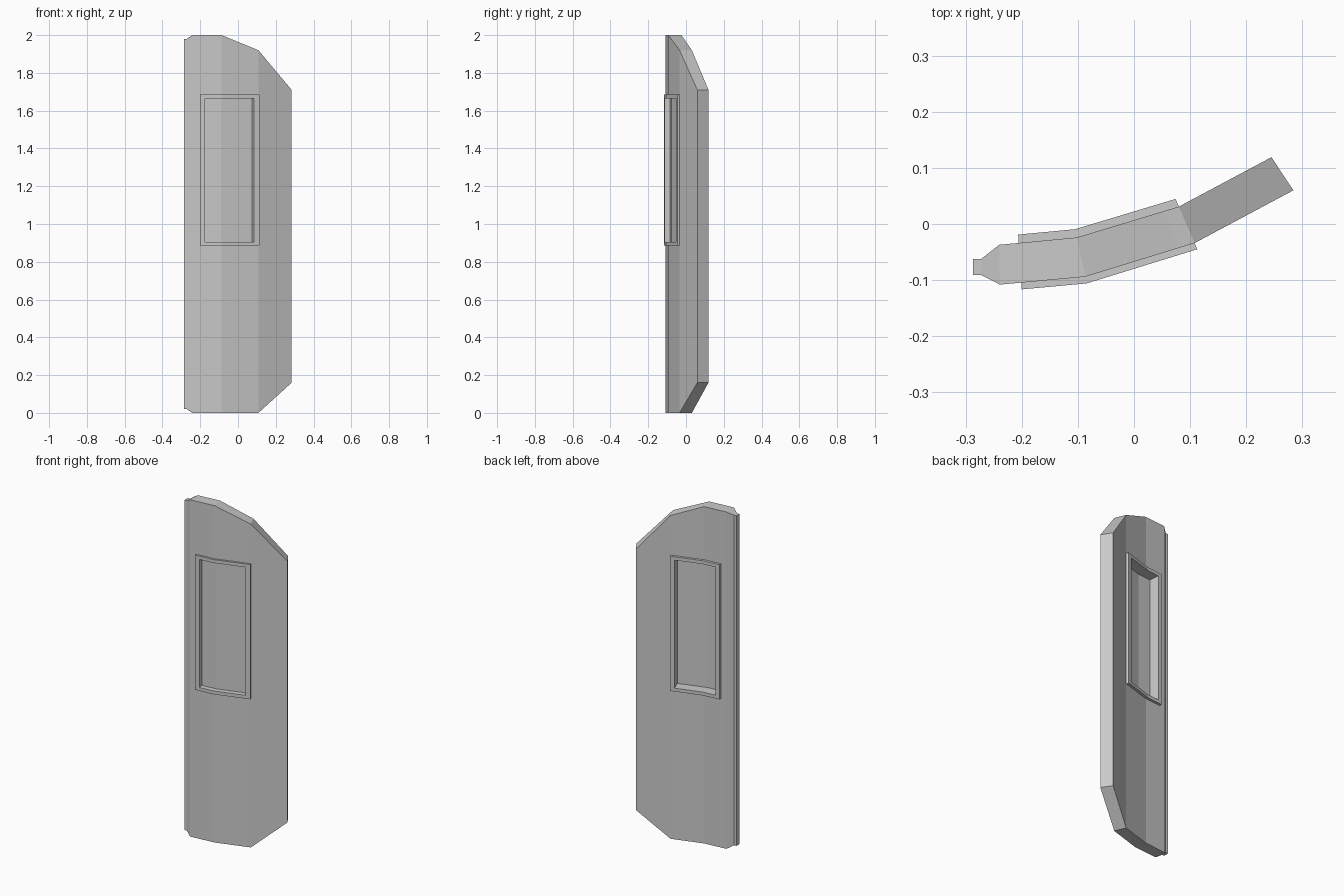
import bpy
import bmesh
from mathutils import Vector

cube = bpy.data.objects.get("Cube")
if cube:
    bpy.data.objects.remove(cube, do_unlink=True)

grey = bpy.data.materials.new("plain grey")
grey.use_nodes = True
colour = (0.6, 0.6, 0.6, 1)
grey.diffuse_color = colour
grey.node_tree.nodes["Principled BSDF"].inputs["Base Color"].default_value = colour

# Panel stations along the curve: front x, y, back x, y, bottom z, top z
tip, lip, edge, bend, fold, end = [Vector(s) for s in (
    (-0.287, -0.091, -0.287, -0.062, 0.02, 1.98),
    (-0.272, -0.091, -0.272, -0.062, 0.02, 1.98),
    (-0.239, -0.108, -0.240, -0.037, 0.00, 2.00),
    (-0.087, -0.094, -0.102, -0.024, 0.00, 2.00),
    (0.108, -0.034, 0.080, 0.031, 0.00, 1.92),
    (0.284, 0.060, 0.245, 0.119, 0.16, 1.71))]

# Window limits
frame_left = edge.lerp(bend, 0.25)
hole_left = edge.lerp(bend, 0.42)
hole_right = bend.lerp(fold, 0.86)
SILL, HEAD, RIM = 0.905, 1.665, 0.02


def slab(name, stations, rows, near=0.0, far=1.0, holes=()):
    """Curved slab between two depths; rows gives the heights at a station."""
    bm = bmesh.new()
    grid = []
    for s in stations:
        front, back = Vector(s[:2]), Vector(s[2:4])
        grid.append([[bm.verts.new((*front.lerp(back, depth), z))
                      for depth in (near, far)] for z in rows(s)])
    columns, levels = len(grid) - 1, len(grid[0]) - 1
    cells = {(i, j) for i in range(columns) for j in range(levels)} - set(holes)
    for i, j in cells:
        ring = [grid[i][j], grid[i + 1][j], grid[i + 1][j + 1], grid[i][j + 1]]
        bm.faces.new([v[0] for v in ring])
        bm.faces.new([v[1] for v in reversed(ring)])
        # Close the rim wherever there is no neighbouring cell
        sides = ((i, j - 1), (i + 1, j), (i, j + 1), (i - 1, j))
        for k, neighbour in enumerate(sides):
            if neighbour not in cells:
                a, b = ring[k], ring[(k + 1) % 4]
                bm.faces.new((a[0], a[1], b[1], b[0]))
    bmesh.ops.recalc_face_normals(bm, faces=bm.faces)
    mesh = bpy.data.meshes.new(name)
    bm.to_mesh(mesh)
    bm.free()
    mesh.materials.append(grey)
    obj = bpy.data.objects.new(name, mesh)
    bpy.context.collection.objects.link(obj)


# Door panel with window opening
slab("door_panel",
     [tip, lip, edge, hole_left, bend, hole_right, fold, end],
     lambda s: (s[4], SILL, HEAD, s[5]),
     holes=[(3, 1), (4, 1)])

# Raised window frames on both faces
for name, near, far in (("front_window_frame", -0.17, 0.0),
                        ("back_window_frame", 1.0, 1.21)):
    slab(name, [frame_left, hole_left, bend, hole_right, fold],
         lambda s: (SILL - RIM, SILL, HEAD, HEAD + RIM),
         near, far, holes=[(1, 1), (2, 1)])

# Thin pane set into the opening
slab("window_pane", [hole_left, bend, hole_right],
     lambda s: (SILL, HEAD), 0.26, 0.32)
